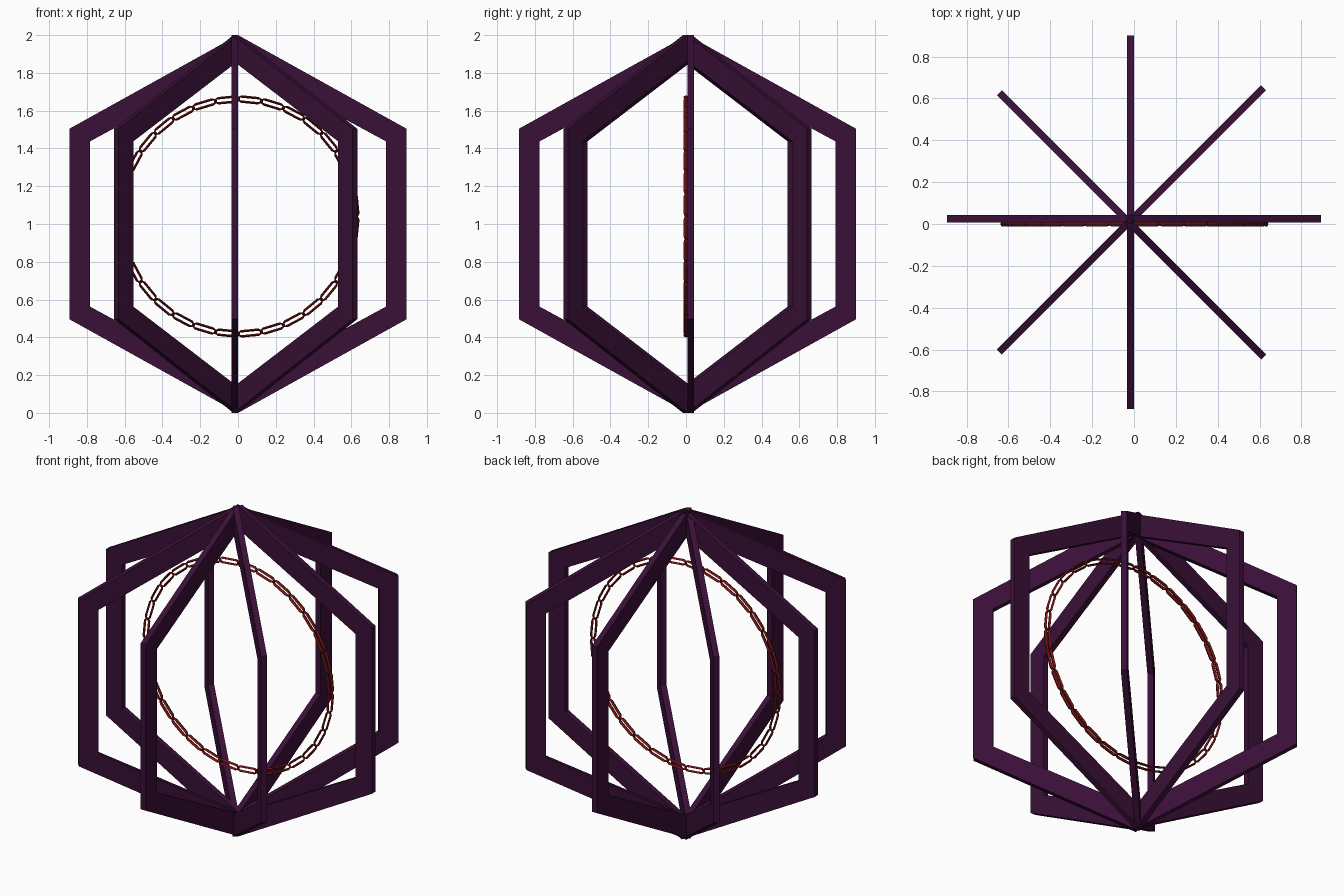
import bpy
import bmesh
from math import pi, sin, cos
from mathutils import Matrix, Vector

cube = bpy.data.objects.get("Cube")
if cube:
    bpy.data.objects.remove(cube)


def make_material(name, color):
    mat = bpy.data.materials.new(name)
    mat.use_nodes = True
    mat.diffuse_color = color
    mat.node_tree.nodes["Principled BSDF"].inputs["Base Color"].default_value = color
    return mat


def make_object(name, bm, mat):
    bmesh.ops.recalc_face_normals(bm, faces=bm.faces)
    mesh = bpy.data.meshes.new(name)
    bm.to_mesh(mesh)
    bm.free()
    mesh.materials.append(mat)
    obj = bpy.data.objects.new(name, mesh)
    bpy.context.collection.objects.link(obj)
    return obj


def bridge_rings(bm, rings):
    """Join a closed series of vertex rings with quads."""
    for i, ring in enumerate(rings):
        nxt = rings[(i + 1) % len(rings)]
        for j in range(len(ring)):
            k = (j + 1) % len(ring)
            bm.faces.new((ring[j], ring[k], nxt[k], nxt[j]))


purple = make_material("dark purple", (0.042, 0.005, 0.038, 1))
red = make_material("dark red", (0.18, 0.007, 0.007, 1))

# Hexagonal frames, fanned around the vertical axis
THICK = 0.034


def hexagon(half_width, apex, corner):
    return [(0, 1 + apex), (half_width, 1 + corner), (half_width, 1 - corner),
            (0, 1 - apex), (-half_width, 1 - corner), (-half_width, 1 + corner)]


outer = hexagon(0.893, 1.0, 0.504)
inner = hexagon(0.784, 0.862, 0.437)
pivot = Matrix.Translation((0, 0.008, 0))

for n, name in enumerate(("side", "diagonal_a", "front_back", "diagonal_b")):
    bm = bmesh.new()
    rings = [[bm.verts.new((x, y, z)) for x, z in loop]
             for loop, y in ((outer, 0), (outer, THICK), (inner, THICK), (inner, 0))]
    bridge_rings(bm, rings)
    bm.transform(pivot @ Matrix.Rotation(n * pi / 4, 4, "Z"))
    make_object("hexagon_frame_" + name, bm, purple)

# Chain ring of flat elongated links standing in the front plane
LINKS = 32
RADIUS = 0.62
bm = bmesh.new()

# One quarter of a link: position, outward direction, depth
quarter = [((0.046, 0.0135), (0, 1), 0.012), ((0.063, 0.006), (1, 0), 0.007)]
link_path = []
for su, sr in ((1, 1), (1, -1), (-1, -1), (-1, 1)):
    points = quarter if su == sr else quarter[::-1]
    for (u, r), (nu, nr), depth in points:
        link_path.append((Vector((u * su, 0, r * sr)), Vector((nu * su, 0, nr * sr)), depth))

for i in range(LINKS):
    turn = Matrix.Rotation((i + 0.5) * 2 * pi / LINKS, 4, "Y")
    place = Matrix.Translation((0.002, 0, 1.04)) @ turn @ Matrix.Translation((0, 0, RADIUS))
    rings = []
    for pos, out, depth in link_path:
        ring = []
        for s in range(4):
            a = s * pi / 2
            offset = out * (0.0065 * cos(a)) + Vector((0, depth * sin(a), 0))
            ring.append(bm.verts.new(place @ (pos + offset)))
        rings.append(ring)
    bridge_rings(bm, rings)
make_object("chain_ring", bm, red)
